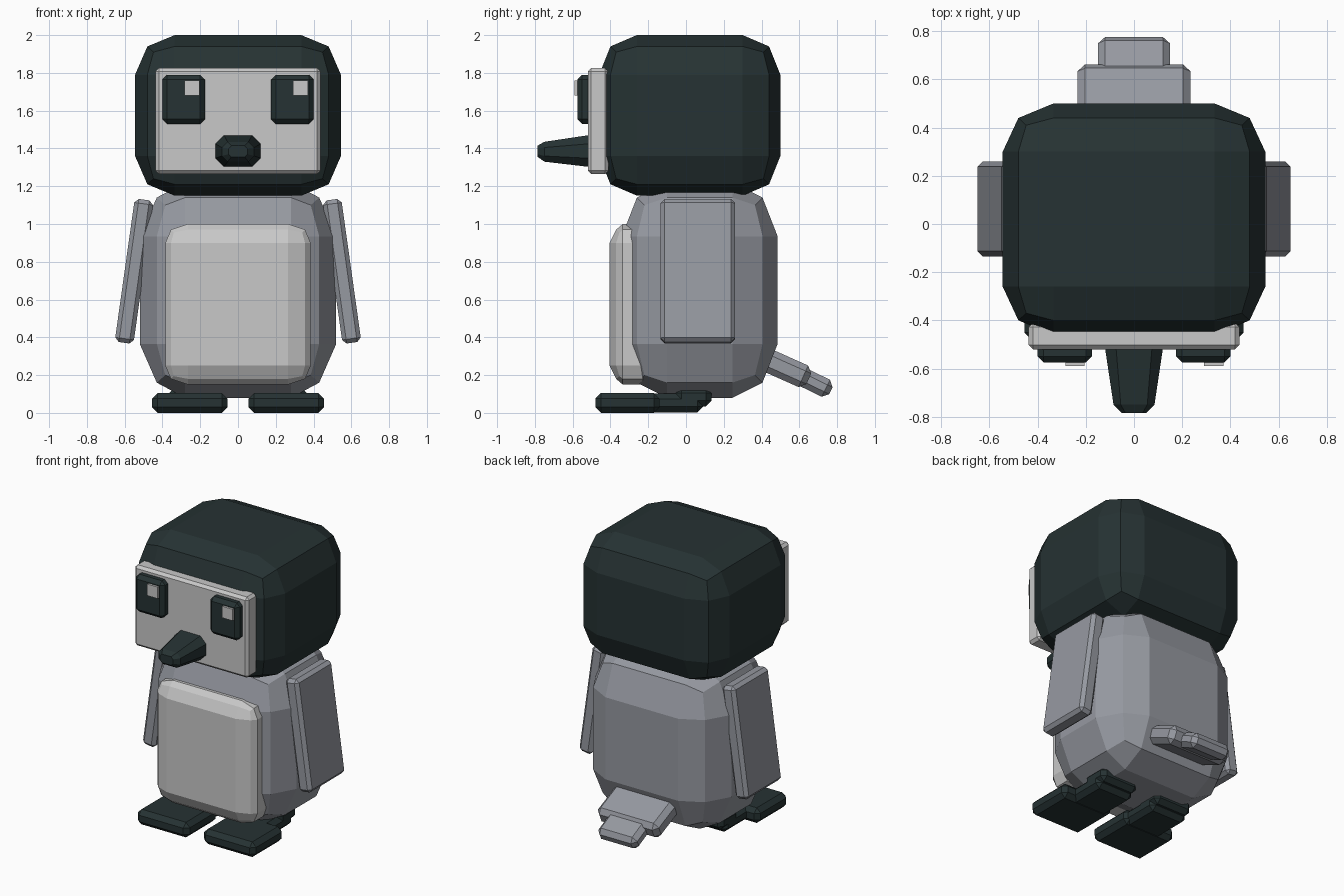
import bpy, bmesh, math
from mathutils import Matrix, Vector

if "Cube" in bpy.data.objects:
    bpy.data.objects.remove(bpy.data.objects["Cube"], do_unlink=True)


def material(name, rgb):
    mat = bpy.data.materials.new(name)
    mat.use_nodes = True
    mat.diffuse_color = (*rgb, 1)
    bsdf = next(n for n in mat.node_tree.nodes if n.type == 'BSDF_PRINCIPLED')
    bsdf.inputs["Base Color"].default_value = (*rgb, 1)
    return mat


DARK = material("dark slate", (0.019, 0.032, 0.033))
GREY = material("mid grey", (0.305, 0.319, 0.356))
LIGHT = material("light grey", (0.578, 0.578, 0.578))


def finish(name, bm, mat):
    bmesh.ops.recalc_face_normals(bm, faces=bm.faces)
    mesh = bpy.data.meshes.new(name)
    bm.to_mesh(mesh)
    bm.free()
    mesh.materials.append(mat)
    obj = bpy.data.objects.new(name, mesh)
    bpy.context.collection.objects.link(obj)
    return obj


def soft_box(name, low, high, edge, mid, mat):
    """Rounded box: three panels per side, edges and corners pulled inwards."""
    low, high = Vector(low), Vector(high)
    centre, half = (low + high) / 2, (high - low) / 2
    bm = bmesh.new()
    bmesh.ops.create_cube(bm, size=2)
    bmesh.ops.subdivide_edges(bm, edges=bm.edges, cuts=2, use_grid_fill=True)
    for v in bm.verts:
        outer = [abs(c) > 0.9 for c in v.co]
        pull = (0, 1, 1.5)[sum(outer) - 1]
        v.co = [centre[i] + math.copysign(
            half[i] - (edge[i] * pull if outer[i] else mid[i]), v.co[i])
            for i in range(3)]
    return finish(name, bm, mat)


def bevel_box(name, centre, size, bevel, mat, rot=0, axis='X'):
    """Box with single chamfered edges, optionally tilted."""
    bm = bmesh.new()
    bmesh.ops.create_cube(bm, size=1)
    bmesh.ops.scale(bm, vec=size, verts=bm.verts)
    if bevel:
        bmesh.ops.bevel(bm, geom=bm.edges[:], offset=bevel, segments=1,
                        affect='EDGES', profile=0.5)
    bm.transform(Matrix.Translation(centre) @ Matrix.Rotation(math.radians(rot), 4, axis))
    return finish(name, bm, mat)


def loft(name, rings, mat):
    """Chamfered rectangles (y, half width, bottom, top, chamfer) joined along y."""
    bm = bmesh.new()
    loops = []
    for y, w, b, t, c in rings:
        pts = [(w, b + c), (w, t - c), (w - c, t), (c - w, t),
               (-w, t - c), (-w, b + c), (c - w, b), (w - c, b)]
        loops.append([bm.verts.new((x, y, z)) for x, z in pts])
    for a, b in zip(loops, loops[1:]):
        for i in range(8):
            j = (i + 1) % 8
            bm.faces.new((a[i], a[j], b[j], b[i]))
    bm.faces.new(loops[0])
    bm.faces.new(loops[-1])
    return finish(name, bm, mat)


# Main masses
soft_box("head", (-0.545, -0.46, 1.15), (0.545, 0.5, 2.0),
         (0.065, 0.06, 0.06), (0.21, 0.2, 0.21), DARK)
soft_box("body", (-0.52, -0.34, 0.08), (0.52, 0.485, 1.22),
         (0.09, 0.08, 0.08), (0.24, 0.24, 0.285), GREY)
soft_box("belly", (-0.385, -0.405, 0.15), (0.385, -0.16, 1.0),
         (0.03, 0.035, 0.03), (0.12, 0.07, 0.1), LIGHT)

# Face
bevel_box("face_plate", (0, -0.465, 1.545), (0.875, 0.11, 0.56), 0.018, LIGHT)
loft("beak", [(-0.45, 0.13, 1.295, 1.48, 0.05),
              (-0.75, 0.085, 1.33, 1.435, 0.03),
              (-0.785, 0.05, 1.355, 1.415, 0.015)], DARK)

# Paired parts
for side, s in (("left", 1), ("right", -1)):
    bevel_box(side + "_eye", (s * 0.2875, -0.535, 1.66), (0.225, 0.08, 0.26), 0.025, DARK)
    bevel_box(side + "_eye_glint", (s * 0.2875 + 0.043, -0.575, 1.72),
              (0.08, 0.03, 0.08), 0, LIGHT)
    bevel_box(side + "_arm", (s * 0.55, 0.0625, 0.75), (0.1, 0.395, 0.765),
              0.022, GREY, -8 * s, 'Y')
    bevel_box(side + "_foot", (s * 0.255, -0.31, 0.053), (0.4, 0.34, 0.105), 0.03, DARK)
    bevel_box(side + "_heel", (s * 0.22, -0.08, 0.053), (0.29, 0.34, 0.1), 0.03, DARK)
    bevel_box(side + "_ankle", (s * 0.22, 0.04, 0.085), (0.29, 0.19, 0.1), 0.03, DARK)

# Tail
bevel_box("tail_base", (0, 0.495, 0.25), (0.47, 0.34, 0.125), 0.032, GREY, -24)
bevel_box("tail_tip", (0, 0.655, 0.172), (0.3, 0.25, 0.1), 0.03, GREY, -26)
